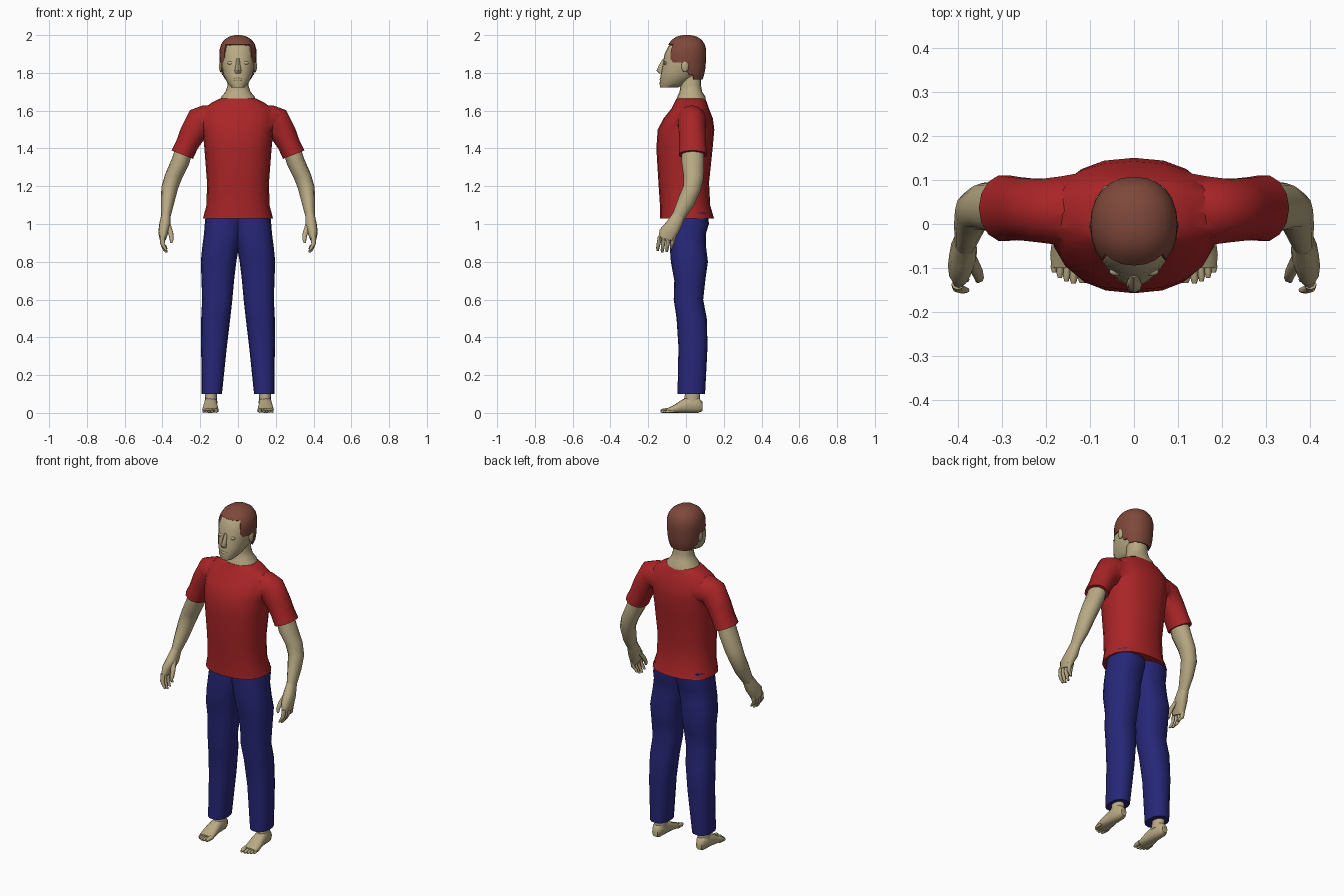
import bpy, bmesh, math
from mathutils import Vector

def material(name, rgb):
    m = bpy.data.materials.new(name)
    m.diffuse_color = (*rgb, 1)
    return m

SKIN = material("skin", (0.48, 0.40, 0.23))
RED = material("red cloth", (0.40, 0.018, 0.02))
BLUE = material("blue cloth", (0.02, 0.02, 0.19))
HAIR = material("brown hair", (0.21, 0.065, 0.043))

def finish(bm, name, mat, mirror=False, bisect=False, angle=50):
    bmesh.ops.recalc_face_normals(bm, faces=bm.faces)
    me = bpy.data.meshes.new(name)
    bm.to_mesh(me)
    bm.free()
    ob = bpy.data.objects.new(name, me)
    bpy.context.collection.objects.link(ob)
    me.materials.append(mat)
    if mirror:
        mod = ob.modifiers.new("mirror", 'MIRROR')
        mod.use_bisect_axis[0] = bisect
        apply(ob, mod)
    smooth(ob, angle)
    return ob

def select(ob):
    bpy.ops.object.select_all(action='DESELECT')
    ob.select_set(True)
    bpy.context.view_layer.objects.active = ob

def apply(ob, mod):
    select(ob)
    bpy.ops.object.modifier_apply(modifier=mod.name)

def smooth(ob, angle):
    select(ob)
    bpy.ops.object.shade_smooth_by_angle(angle=math.radians(angle))

def loft(bm, rings, n=16, power=2.0):
    """Skin rings (x, y, z, ru, rv, tilt about y, pitch about x)."""
    loops = []
    for r in rings:
        x, y, z, ru, rv, tilt, pitch = (tuple(r) + (0, 0))[:7]
        u = Vector((math.cos(tilt), 0, math.sin(tilt))) * ru
        v = Vector((0, math.cos(pitch), math.sin(pitch))) * rv
        loop = []
        for i in range(n):
            a = math.tau * i / n
            c, s = math.cos(a), math.sin(a)
            c = math.copysign(abs(c) ** (2 / power), c)
            s = math.copysign(abs(s) ** (2 / power), s)
            loop.append(bm.verts.new(Vector((x, y, z)) + u * c + v * s))
        loops.append(loop)
    for a, b in zip(loops, loops[1:]):
        for i in range(n):
            bm.faces.new((a[i], a[(i + 1) % n], b[(i + 1) % n], b[i]))
    bm.faces.new(loops[0][::-1])
    bm.faces.new(loops[-1])

def part(name, mat, rings, n=16, power=2.0, **kw):
    bm = bmesh.new()
    loft(bm, rings, n, power)
    return finish(bm, name, mat, **kw)

def blob(name, mat, centre, size, **kw):
    bm = bmesh.new()
    bmesh.ops.create_uvsphere(bm, u_segments=10, v_segments=6, radius=1)
    for v in bm.verts:
        v.co = Vector(centre) + v.co * Vector(size)
    return finish(bm, name, mat, **kw)

# Shirt: torso loft united with both sleeves
shirt = part("shirt", RED, [
    (0, .005, 1.03, .185, .143), (0, -.005, 1.10, .167, .133),
    (0, -.012, 1.22, .164, .134), (0, -.008, 1.40, .178, .149),
    (0, 0, 1.50, .188, .150), (0, .012, 1.56, .195, .130),
    (0, .022, 1.61, .185, .100), (0, .025, 1.645, .135, .085),
    (0, .025, 1.665, .093, .075)], n=20, power=2.3)
sleeves = part("sleeves", RED, [
    (.11, .03, 1.53, .098, .09, 1.5), (.16, .03, 1.54, .092, .08, 1.3),
    (.20, .03, 1.54, .083, .074, .85), (.243, .033, 1.475, .068, .072, .5),
    (.27, .035, 1.42, .060, .073, .4), (.295, .036, 1.367, .061, .076, .375)],
    n=14, mirror=True)
union = shirt.modifiers.new("union", 'BOOLEAN')
union.operation = 'UNION'
union.object = sleeves
apply(shirt, union)
bpy.data.objects.remove(sleeves)
smooth(shirt, 50)

# Trousers: one leg, cut at the centre line and mirrored
part("trousers", BLUE, [
    (.139, .028, .10, .054, .073), (.127, .037, .35, .068, .077),
    (.118, .030, .50, .077, .080), (.110, .013, .60, .080, .078),
    (.107, .020, .70, .086, .082), (.103, .018, .80, .094, .098),
    (.092, .010, .88, .097, .096), (.080, .010, .95, .100, .096),
    (.076, .018, 1.00, .100, .103), (.072, .018, 1.06, .098, .100)],
    power=2.4, mirror=True, bisect=True)

# Feet: ankle, foot and five toes
part("ankle", SKIN, [(.143, .03, .05, .034, .045), (.143, .035, .10, .031, .04),
                     (.141, .03, .16, .034, .04)], n=12, mirror=True)
P = math.pi / 2
part("foot", SKIN, [
    (.145, .087, .034, .018, .024, 0, P), (.145, .065, .042, .031, .042, 0, P),
    (.145, .01, .043, .034, .043, 0, P), (.146, -.03, .032, .039, .032, 0, P),
    (.147, -.07, .019, .043, .019, 0, P), (.147, -.1, .012, .04, .012, 0, P)],
    n=12, power=2.4, mirror=True)
toes = bmesh.new()
for x, tip, r in ((.116, -.134, .012), (.137, -.135, .009), (.153, -.130, .008),
                  (.168, -.122, .008), (.181, -.110, .008)):
    loft(toes, [(x - .003, tip + .05, r + .002, r, r, 0, P),
                (x, tip + .012, r, r, r, 0, P), (x, tip, r * .8, r * .6, r * .6, 0, P)], 8)
finish(toes, "toes", SKIN, mirror=True)

# Arms and hands
part("arm", SKIN, [
    (.283, .035, 1.40, .046, .058, .375), (.305, .036, 1.33, .048, .06, .35),
    (.342, .040, 1.25, .046, .054, .25, -.15), (.362, .032, 1.19, .044, .047, .1, -.3),
    (.372, .002, 1.12, .036, .046, .1, -.45), (.382, -.040, 1.04, .025, .034, .05, -.45)],
    n=12, mirror=True)
part("palm", SKIN, [
    (.382, -.038, 1.045, .025, .034, 0, -.45), (.387, -.065, .995, .031, .041, 0, -.45),
    (.395, -.094, .955, .027, .048, 0, -.35), (.398, -.104, .92, .017, .043, 0, -.25)],
    n=12, power=2.3, mirror=True)
fingers = bmesh.new()
for i, tip in enumerate((.858, .848, .852, .868)):
    y = -.137 + .024 * i
    loft(fingers, [(.400, y, .935, .014, .012), (.400, y - .008, .895, .012, .0105),
                   (.388, y - .012, tip + .015, .010, .009), (.379, y - .013, tip, .006, .006)], 8)
loft(fingers, [(.375, -.075, 1.0, .018, .018), (.357, -.105, .955, .014, .014),
               (.351, -.122, .92, .011, .011), (.354, -.128, .90, .006, .006)], 8)
finish(fingers, "fingers", SKIN, mirror=True)

# Neck flaring into the collar
part("neck", SKIN, [
    (0, .027, 1.645, .098, .080), (0, .028, 1.675, .088, .074),
    (0, .026, 1.70, .066, .060), (0, .025, 1.735, .055, .054),
    (0, .020, 1.82, .055, .06)], power=2.3)

# Head with nose, lips, eyelids and ears
part("head", SKIN, [
    (0, -.090, 1.722, .034, .046), (0, -.070, 1.745, .055, .070),
    (0, -.034, 1.79, .078, .100), (0, -.018, 1.84, .088, .106),
    (0, -.010, 1.90, .090, .104), (0, -.002, 1.95, .080, .086),
    (0, 0, 1.98, .055, .060), (0, 0, 1.99, .025, .03)], n=20, power=2.2)
part("nose", SKIN, [
    (0, -.112, 1.875, .009, .010), (0, -.126, 1.84, .012, .018),
    (0, -.136, 1.812, .018, .020), (0, -.128, 1.797, .014, .014)], n=8)
blob("lips", SKIN, (0, -.130, 1.765), (.026, .010, .009))
blob("eyelids", SKIN, (.038, -.108, 1.852), (.019, .010, .010), mirror=True)
blob("ears", SKIN, (.091, -.005, 1.835), (.010, .020, .032), mirror=True)

# Hair cap, opened where the face and ears show
hair = bmesh.new()
loft(hair, [
    (0, .022, 1.765, .070, .066), (0, .014, 1.79, .084, .082),
    (0, .004, 1.82, .092, .098), (0, -.002, 1.855, .097, .107),
    (0, -.003, 1.89, .099, .110), (0, -.001, 1.92, .098, .108),
    (0, .003, 1.95, .090, .097), (0, .004, 1.975, .073, .080),
    (0, .004, 1.993, .045, .052), (0, .004, 2.0, .015, .02)], n=24, power=2.2)

def bare(f):
    c = f.calc_center_median()
    limit = 1.96 if c.y < -.072 else 1.87 if c.y < -.04 else 1.85 if c.y < 0 else 1.80 if c.y < .03 else 1.77
    return c.z < limit

bmesh.ops.delete(hair, geom=[f for f in hair.faces if bare(f)], context='FACES')
cap = finish(hair, "hair", HAIR)
shell = cap.modifiers.new("thickness", 'SOLIDIFY')
shell.thickness = .012
shell.offset = -1
apply(cap, shell)
smooth(cap, 50)
